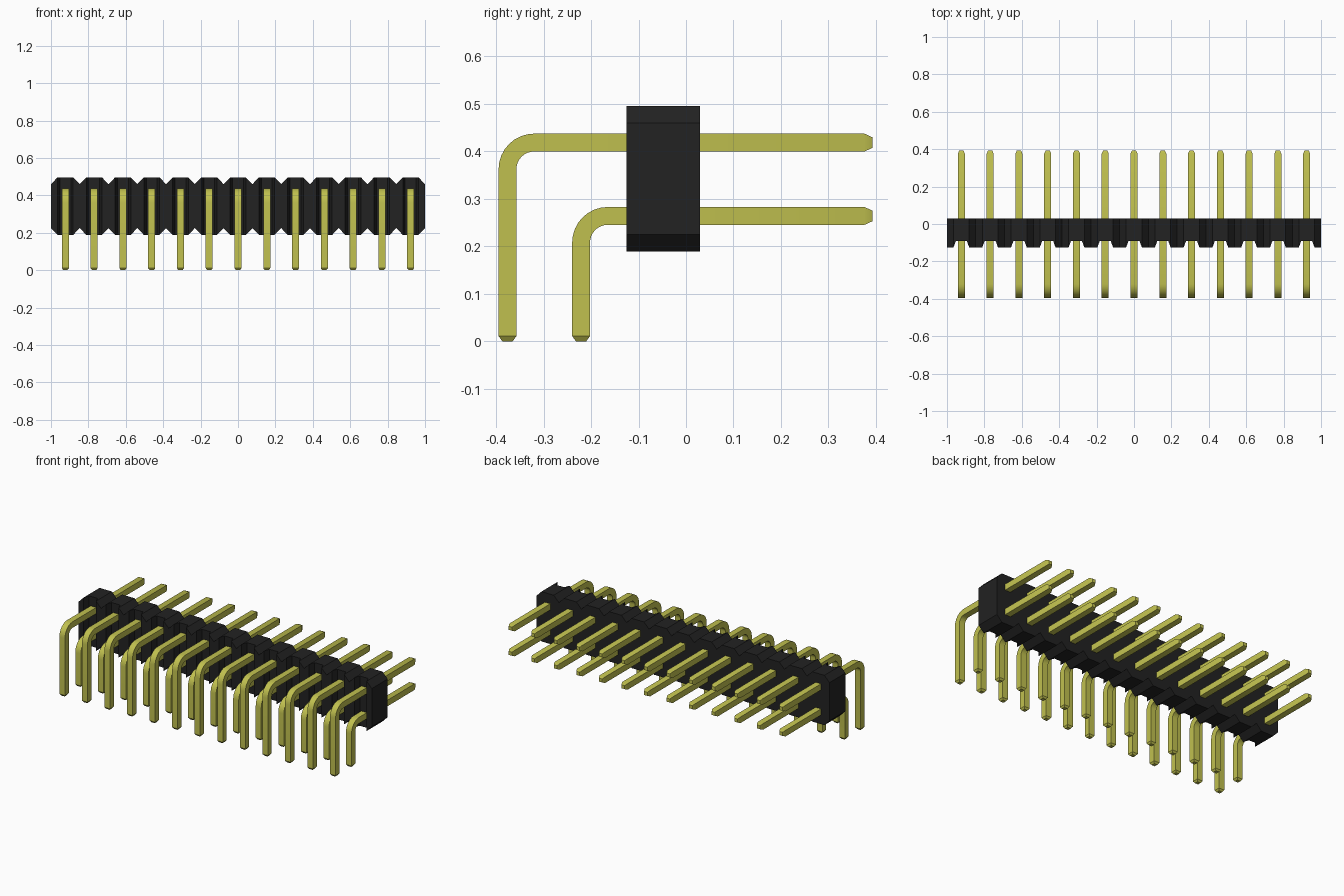
import bpy, bmesh, math
from mathutils import Vector

cube = bpy.data.objects.get("Cube")
if cube:
    bpy.data.objects.remove(cube, do_unlink=True)

COUNT = 13
PITCH = 2.0 / COUNT
HALF = 0.0188        # half thickness of a pin
TIP = 0.011          # half thickness at a pin's tapered end


def material(name, rgb, rough):
    m = bpy.data.materials.new(name)
    m.use_nodes = True
    m.diffuse_color = (*rgb, 1)
    bsdf = m.node_tree.nodes["Principled BSDF"]
    bsdf.inputs["Base Color"].default_value = (*rgb, 1)
    bsdf.inputs["Roughness"].default_value = rough
    return m


black = material("black plastic", (0.016, 0.016, 0.016), 0.6)
gold = material("yellow gold", (0.53, 0.53, 0.078), 0.4)


def loft(name, rings, mat):
    """Mesh through a list of four-cornered rings, capped at both ends."""
    bm = bmesh.new()
    loops = [[bm.verts.new(p) for p in ring] for ring in rings]
    for a, b in zip(loops, loops[1:]):
        for i in range(4):
            j = (i + 1) % 4
            bm.faces.new((a[i], a[j], b[j], b[i]))
    bm.faces.new(loops[0])
    bm.faces.new(loops[-1])
    bmesh.ops.recalc_face_normals(bm, faces=bm.faces[:])
    mesh = bpy.data.meshes.new(name)
    bm.to_mesh(mesh)
    bm.free()
    mesh.materials.append(mat)
    return mesh


def add(name, mesh, x=0):
    ob = bpy.data.objects.new(name, mesh)
    ob.location.x = x
    bpy.context.collection.objects.link(ob)
    return ob


# Housing: chamfered cells side by side, each with a channel down its front
FRONT, CHANNEL, BACK = -0.125, -0.09, 0.03
BOTTOM, TOP, CHAMFER = 0.189, 0.496, 0.036
cell = [(-PITCH / 2, FRONT, CHAMFER), (-0.042, FRONT, 0), (-0.029, CHANNEL, 0),
        (0.029, CHANNEL, 0), (0.042, FRONT, 0)]
stations = [(-1 + PITCH * (i + 0.5) + dx, y, c) for i in range(COUNT) for dx, y, c in cell]
stations.append((1, FRONT, CHAMFER))
rings = [[(x, y, BOTTOM + c), (x, BACK, BOTTOM + c), (x, BACK, TOP - c), (x, y, TOP - c)]
         for x, y, c in stations]
add("housing", loft("housing", rings, black))


# Pins: square wire swept from the rear tip, round the bend and down to the foot
def pin_mesh(name, z, y_leg, radius=0.056, steps=8):
    cy, cz = y_leg + radius, z - radius
    path = [(0.393, z, 90, TIP), (0.376, z, 90, HALF)]
    for i in range(steps + 1):
        deg = 90 + 90 * i / steps
        a = math.radians(deg)
        path.append((cy + radius * math.cos(a), cz + radius * math.sin(a), deg, HALF))
    path += [(y_leg, 0.011, 180, HALF), (y_leg, 0, 180, TIP)]
    rings = []
    for y, pz, deg, h in path:
        a = math.radians(deg)
        centre = Vector((0, y, pz))
        out = Vector((0, math.cos(a), math.sin(a))) * h
        side = Vector((h, 0, 0))
        rings.append([centre + out + side, centre + out - side,
                      centre - out - side, centre - out + side])
    return loft(name, rings, gold)


pins = []
for row, z, y_leg in (("upper", 0.4185, -0.376), ("lower", 0.264, -0.221)):
    mesh = pin_mesh(row + "_pin", z, y_leg)
    pins += [add(f"{row}_pin_{i + 1}", mesh, -1 + PITCH * (i + 0.5)) for i in range(COUNT)]

# Smooth the bends while the square edges stay sharp
bpy.ops.object.select_all(action='DESELECT')
for ob in (pins[0], pins[COUNT]):
    ob.select_set(True)
    bpy.context.view_layer.objects.active = ob
bpy.ops.object.shade_smooth_by_angle(angle=math.radians(25))
